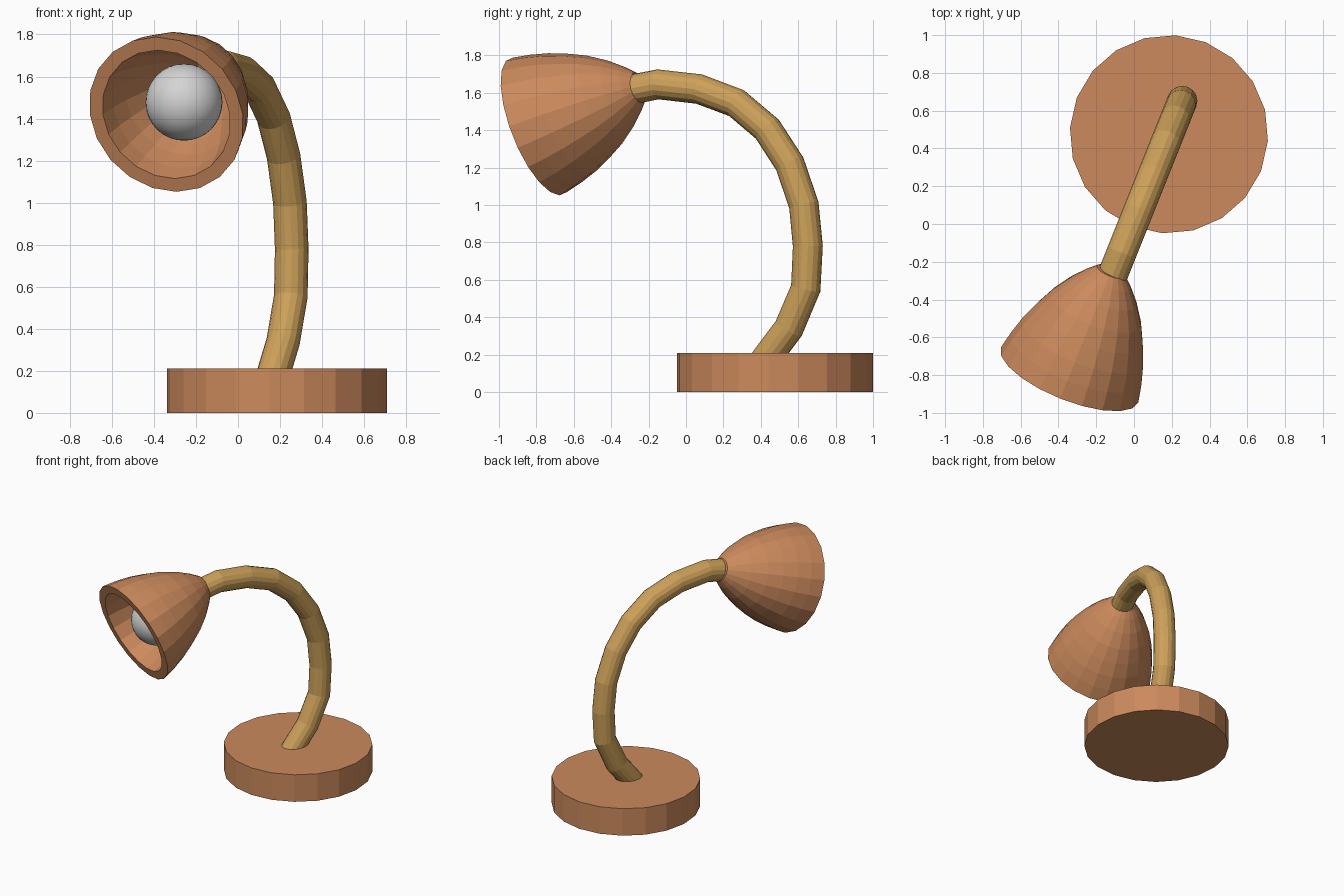
import bpy, bmesh
from math import radians, tau
from mathutils import Matrix, Vector

if "Cube" in bpy.data.objects:
    bpy.data.objects.remove(bpy.data.objects["Cube"])


def material(name, rgb):
    mat = bpy.data.materials.new(name)
    mat.use_nodes = True
    mat.diffuse_color = (*rgb, 1)
    mat.node_tree.nodes["Principled BSDF"].inputs["Base Color"].default_value = (*rgb, 1)
    return mat


copper = material("copper brown", (0.60, 0.254, 0.108))
brass = material("brass yellow", (0.61, 0.355, 0.102))
white = material("bulb grey", (0.66, 0.66, 0.66))

# The whole lamp is turned about the middle of its base
lamp = Matrix.Translation((0.185, 0.475, 0)) @ Matrix.Rotation(radians(-21.8), 4, "Z")


def add_object(name, data, mat, matrix):
    obj = bpy.data.objects.new(name, data)
    bpy.context.collection.objects.link(obj)
    data.materials.append(mat)
    obj.matrix_world = matrix
    return obj


def lathe(name, profile, sides, mat, matrix):
    """Turn (radius, height) points around the local z axis."""
    bm = bmesh.new()
    verts = [bm.verts.new((r, 0, h)) for r, h in profile]
    edges = [bm.edges.new(pair) for pair in zip(verts, verts[1:])]
    bmesh.ops.spin(bm, geom=verts + edges, cent=(0, 0, 0), axis=(0, 0, 1),
                   angle=tau, steps=sides)
    bmesh.ops.remove_doubles(bm, verts=bm.verts, dist=0.0005)
    bmesh.ops.recalc_face_normals(bm, faces=bm.faces)
    mesh = bpy.data.meshes.new(name)
    bm.to_mesh(mesh)
    bm.free()
    return add_object(name, mesh, mat, matrix)


# Round base
lathe("base", [(0, 0), (0.525, 0), (0.525, 0.21), (0, 0.21)], 20, copper, lamp)

# Bent arm: a tube along a path in the lamp's middle plane
path = [(-0.08, 0.14), (-0.025, 0.21), (0.08, 0.34), (0.178, 0.555), (0.19, 0.78),
        (0.167, 1.0), (0.086, 1.22), (-0.043, 1.405), (-0.221, 1.545),
        (-0.436, 1.62), (-0.673, 1.645), (-0.84, 1.615)]
curve = bpy.data.curves.new("arm", "CURVE")
curve.dimensions = "3D"
curve.bevel_depth = 0.08
curve.bevel_resolution = 6
curve.use_fill_caps = True
spline = curve.splines.new("POLY")
spline.points.add(len(path) - 1)
for point, (y, z) in zip(spline.points, path):
    point.co = (0, y, z, 1)
spline.use_smooth = False
arm = add_object("arm", curve, brass, lamp)
bpy.ops.object.select_all(action="DESELECT")
arm.select_set(True)
bpy.context.view_layer.objects.active = arm
bpy.ops.object.convert(target="MESH")

# Hollow shade: closed tip, flat rim and an inner wall
outer = [(0, 0.635), (0.08, 0.63), (0.13, 0.58), (0.195, 0.5), (0.258, 0.4),
         (0.305, 0.3), (0.344, 0.2), (0.372, 0.1), (0.392, 0)]
inner = [(0.325, 0), (0.308, 0.1), (0.28, 0.2), (0.24, 0.3), (0.195, 0.4),
         (0.13, 0.49), (0.06, 0.55), (0, 0.56)]
tilt = Matrix.Translation((-0.015, -1.379, 1.42)) @ Matrix.Rotation(radians(-70), 4, "X")
lathe("shade", outer + inner, 20, copper, lamp @ tilt)

# Bulb
bm = bmesh.new()
bmesh.ops.create_uvsphere(bm, u_segments=32, v_segments=16, radius=0.183)
for face in bm.faces:
    face.smooth = True
mesh = bpy.data.meshes.new("bulb")
bm.to_mesh(mesh)
bm.free()
add_object("bulb", mesh, white, lamp @ Matrix.Translation((0, -1.19, 1.478)))
